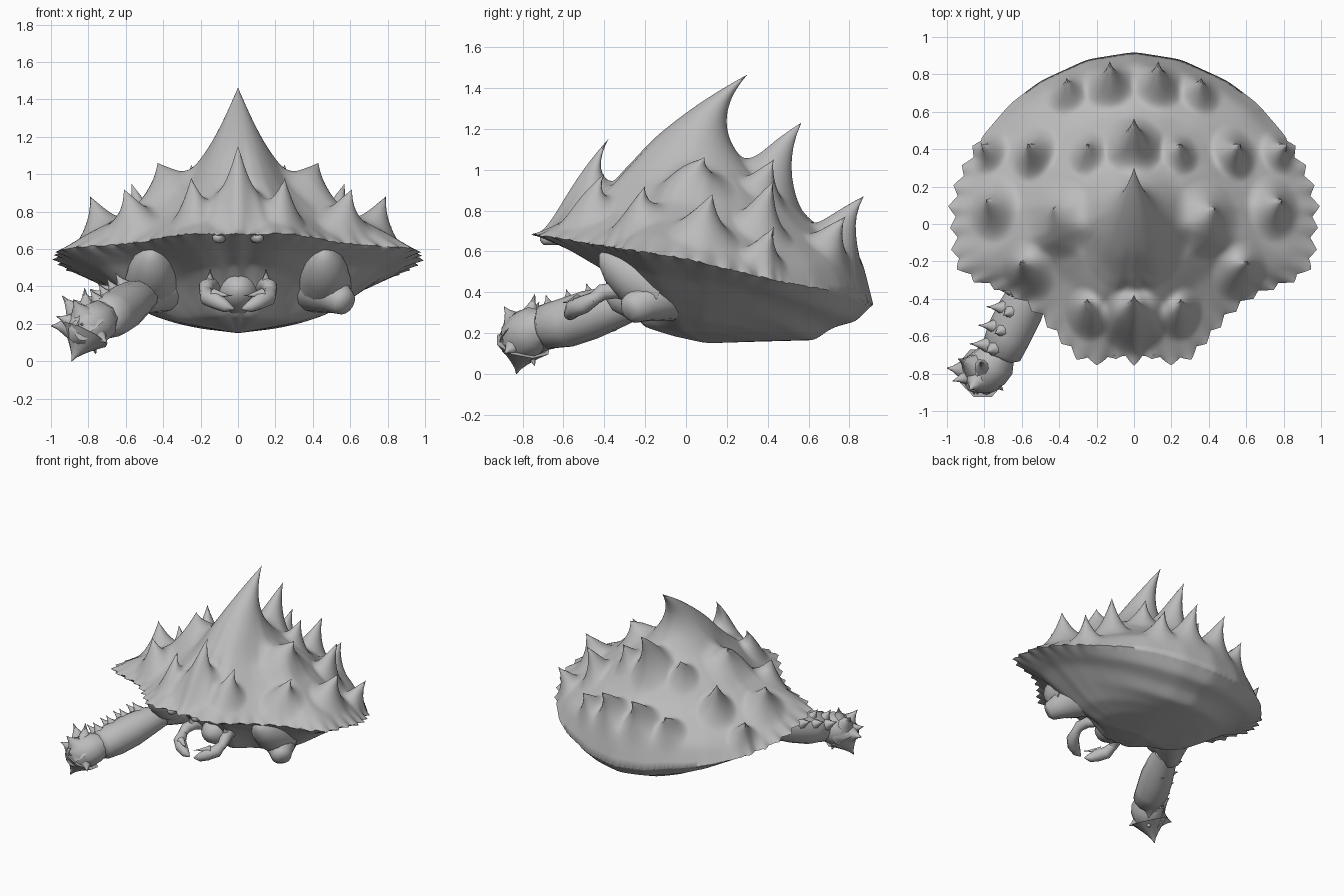
import bpy, bmesh, math, random
from mathutils import Vector

random.seed(4)
if "Cube" in bpy.data.objects:
    bpy.data.objects.remove(bpy.data.objects["Cube"])

mat = bpy.data.materials.new("shell_grey")
mat.use_nodes = True
GREY = (0.5, 0.5, 0.5, 1)
mat.diffuse_color = GREY
mat.node_tree.nodes["Principled BSDF"].inputs["Base Color"].default_value = GREY


def finish(bm, name, angle=60):
    bmesh.ops.recalc_face_normals(bm, faces=bm.faces)
    me = bpy.data.meshes.new(name)
    bm.to_mesh(me)
    bm.free()
    me.materials.append(mat)
    me.shade_smooth()
    me.set_sharp_from_angle(angle=math.radians(angle))
    ob = bpy.data.objects.new(name, me)
    bpy.context.collection.objects.link(ob)


def interp(table, t):
    for (a, va), (b, vb) in zip(table, table[1:]):
        if t <= b:
            k = max(0, (t - a) / (b - a))
            return va + (vb - va) * k
    return table[-1][1]


def tube(bm, pts, radii, sides=12):
    """Capped rings along a path."""
    pts = [Vector(p) for p in pts]
    rings = []
    for i, (p, r) in enumerate(zip(pts, radii)):
        tangent = pts[min(i + 1, len(pts) - 1)] - pts[max(i - 1, 0)]
        q = tangent.to_track_quat('Z', 'Y')
        angles = [math.tau * k / sides for k in range(sides)]
        rings.append([bm.verts.new(p + q @ Vector((r * math.cos(a), r * math.sin(a), 0))) for a in angles])
    for a, b in zip(rings, rings[1:]):
        for k in range(sides):
            n = (k + 1) % sides
            bm.faces.new((a[k], a[n], b[n], b[k]))
    bm.faces.new(rings[0][::-1])
    bm.faces.new(rings[-1])


def thorn(bm, base, tip, r, sides=8):
    """Straight flared thorn."""
    base, tip = Vector(base), Vector(tip)
    steps = [i / 5 for i in range(6)]
    tube(bm, [base.lerp(tip, t) for t in steps], [max(.002, r * (1 - t) ** 1.3) for t in steps], sides)


# Carapace outline, left half from front to back
half = [(0, -.75), (.08, -.69), (.17, -.74), (.29, -.72), (.40, -.6), (.50, -.48),
        (.63, -.38), (.76, -.33), (.87, -.29), (.95, -.21), (.96, 0), (.975, .08),
        (.93, .25), (.81, .47), (.66, .645), (.5, .765), (.25, .88), (0, .92)]
lengths = [0]
for a, b in zip(half, half[1:]):
    lengths.append(lengths[-1] + math.dist(a, b))
xs = [(l, p[0]) for l, p in zip(lengths, half)]
ys = [(l, p[1]) for l, p in zip(lengths, half)]
SEG, RINGS, CY = 200, 56, .1
rim_z = [(-.75, .685), (-.6, .66), (-.2, .595), (0, .565), (.3, .49), (.5, .445), (.8, .39), (.92, .34)]
# Skin height between rim (1) and centre (0), towards front, side and back
upper_shape = ([(0, 1), (.2, .99), (.35, .97), (.5, .86), (.6, .67), (.7, .45), (.85, .22), (1, 0)],
               [(0, 1), (.2, .97), (.31, .91), (.5, .68), (.6, .53), (.72, .36), (.87, .19), (1, 0)],
               [(0, 1), (.2, .98), (.37, .91), (.5, .75), (.62, .57), (.8, .43), (.93, .33), (1, 0)])
lower_shape = ([(0, 1), (.2, .92), (.38, .82), (.5, .45), (.6, .26), (.8, .11), (1, 0)],
               [(0, 1), (.2, .92), (.35, .86), (.5, .73), (.65, .48), (.8, .22), (1, 0)],
               [(0, 1), (.65, .94), (.75, .7), (.9, .5), (1, 0)])

path = []
for i in range(2 * SEG):
    l = lengths[-1] * min(i, 2 * SEG - i) / SEG
    path.append(Vector((interp(xs, l) * (1 if i <= SEG else -1), interp(ys, l))))
for _ in range(8):
    path = [(path[i - 1] + path[i] * 2 + path[(i + 1) % len(path)]) / 4 for i in range(len(path))]
outline = []
for i, (x, y) in enumerate(path):
    wave = abs(i % 8 - 4) / 4
    outline.append((x, y, .04 * wave - .015 if y < .45 else 0))


def sheet(bm, shape, centre_z, rim):
    """Polar skin from the rim to the centre, above or below."""
    prev, made = rim, []
    n = len(rim)
    for m in range(1, RINGS):
        s = 1 - m / RINGS
        front_f, side_f, back_f = (interp(table, s) for table in shape)
        ring = []
        for x, y, tooth in outline:
            zr = interp(rim_z, CY + (y - CY) * (.35 + .65 * s))
            k = s + tooth * max(0, 1 - (1 - s) * 9)
            end = (y - CY) / math.hypot(x, y - CY)
            f = side_f + ((back_f if end > 0 else front_f) - side_f) * end * end
            ring.append(bm.verts.new((x * k, CY + (y - CY) * k, zr + (centre_z - zr) * f)))
        for i in range(n):
            j = (i + 1) % n
            bm.faces.new((prev[i], prev[j], ring[j], ring[i]))
        prev = ring
        made += ring
    mid = bm.verts.new((0, CY, centre_z))
    for i in range(n):
        bm.faces.new((prev[i], prev[(i + 1) % n], mid))
    return made + [mid]


bm = bmesh.new()
rim = [bm.verts.new((x * (1 + t), CY + (y - CY) * (1 + t), interp(rim_z, y) + random.uniform(-.004, .004)))
       for x, y, t in outline]
upper = sheet(bm, upper_shape, 1.02, rim)
lower = sheet(bm, lower_shape, .15, rim)
for _ in range(6):
    bmesh.ops.smooth_vert(bm, verts=upper + lower, factor=.5, use_axis_x=True, use_axis_y=True, use_axis_z=True)

# Spikes drawn out of the upper skin: tip, base (x, y), base radius
spikes = [((0, .3, 1.465), (0, 0), .38), ((0, .565, 1.23), (0, .44), .2),
          ((0, -.38, 1.15), (0, -.51), .23), ((.25, -.4, .98), (.245, -.48), .16),
          ((.43, .09, 1.06), (.39, .02), .23), ((.61, -.2, .92), (.56, -.25), .19),
          ((.79, .13, .88), (.74, .08), .19), ((.82, .43, .72), (.77, .38), .14),
          ((.57, .43, .95), (.53, .38), .17), ((.25, .43, 1.05), (.24, .38), .14),
          ((.36, .78, .77), (.35, .71), .15), ((.13, .87, .87), (.125, .76), .18)]
rest = [v.co.copy() for v in upper]
for tip, base, r in spikes:
    for side in ((1, -1) if base[0] else (1,)):
        spot = Vector((base[0] * side, base[1]))
        root = min(rest, key=lambda c: (c.xy - spot).length_squared)
        pull = Vector((tip[0] * side, tip[1], tip[2])) - root
        for v, c in zip(upper, rest):
            gap = c - root
            d = Vector((gap.x * 1.2, gap.y, gap.z)).length / r
            if d < 1:
                w = (1 - d) ** 1.7
                v.co += Vector((pull.x * w * w, pull.y * w * w, pull.z * w))
finish(bm, "carapace", 70)

# Eye bumps, leg sockets and small mouth limbs on both sides
for side, label in ((1, "left"), (-1, "right")):
    def m(*p):
        return (p[0] * side, p[1], p[2])

    bm = bmesh.new()
    tube(bm, [m(.09, -.58, .66), m(.1, -.66, .665), m(.11, -.70, .66), m(.11, -.715, .66)],
         [.03, .035, .028, .008])
    finish(bm, label + "_eye_bump")

    bm = bmesh.new()
    tube(bm, [m(.34, .02, .42), m(.42, -.08, .41), m(.48, -.16, .38), m(.53, -.22, .34),
              m(.57, -.27, .315), m(.585, -.285, .305)], [.15, .15, .13, .09, .07, .04], 16)
    tube(bm, [m(.46, -.42, .59), m(.46, -.4, .575), m(.46, -.34, .54), m(.46, -.26, .48), m(.46, -.12, .42)],
         [.01, .05, .1, .13, .15], 16)
    finish(bm, label + "_leg_socket")

    bm = bmesh.new()
    tube(bm, [m(.1, -.2, .38), m(.15, -.34, .41), m(.17, -.41, .4), m(.175, -.46, .36)],
         [.045, .04, .04, .03])
    tube(bm, [m(.175, -.43, .38), m(.16, -.5, .34), m(.11, -.55, .32), m(.06, -.57, .29), m(.02, -.58, .28)],
         [.03, .045, .045, .03, .005])
    thorn(bm, m(.13, -.53, .36), m(.03, -.6, .35), .03)
    thorn(bm, m(.15, -.36, .42), m(.15, -.4, .49), .03)
    finish(bm, label + "_mouth_limb")

# Mouth plate
bm = bmesh.new()
tube(bm, [(0, -.08, .36), (0, -.28, .38), (0, -.36, .38), (0, -.39, .38)], [.14, .11, .07, .02], 14)
finish(bm, "mouth_plate")

# Right arm: upper segment with rows of thorns
arm = [(-.5, -.24, .35), (-.55, -.34, .33), (-.61, -.47, .29), (-.67, -.59, .25), (-.71, -.69, .23), (-.72, -.71, .225)]
bm = bmesh.new()
tube(bm, arm, [.08, .105, .122, .122, .11, .07], 14)
a, b = Vector(arm[1]), Vector(arm[4])
for direction, reach, count in (((-.8, .3, .45), .12, 4), ((-.45, .1, .85), .09, 4), ((-.2, -.1, -.95), .06, 3)):
    out = Vector(direction).normalized()
    for k in range(count):
        p = a.lerp(b, .1 + .85 * k / (count - 1)) + out * .08
        thorn(bm, p, p + out * reach + Vector((-.01, -.03, 0)), .055)
finish(bm, "right_arm")

# Right claw: palm, fingers and thorns
bm = bmesh.new()
tube(bm, [(-.71, -.68, .235), (-.74, -.73, .22), (-.79, -.78, .19), (-.82, -.83, .17), (-.83, -.88, .15), (-.83, -.9, .15)],
     [.08, .115, .125, .11, .08, .04], 9)
palm = Vector((-.8, -.79, .18))
for tip, r in (((-.89, -.83, 0), .14), ((-1, -.77, .19), .13), ((-.94, -.72, .35), .11),
               ((-.82, -.74, .39), .1), ((-.88, -.89, .33), .12), ((-.7, -.89, .1), .11),
               ((-.97, -.84, .24), .1), ((-.76, -.74, .04), .09), ((-.84, -.91, .2), .1)):
    goal = Vector(tip)
    thorn(bm, palm.lerp(goal, .2), goal, r)
finish(bm, "right_claw", 40)
